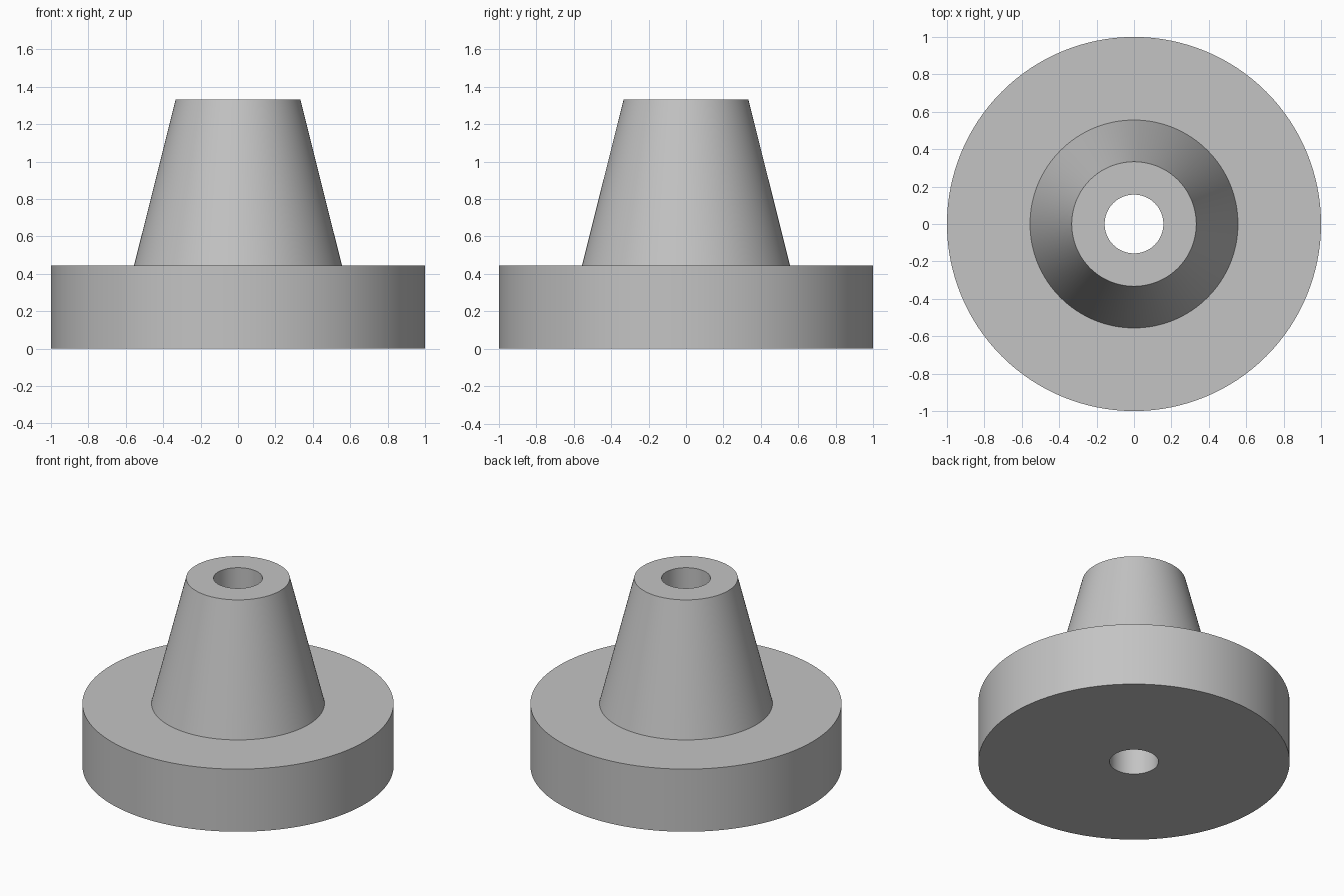
import bpy
import bmesh
import math

cube = bpy.data.objects.get("Cube")
if cube:
    bpy.data.objects.remove(cube, do_unlink=True)

SEGMENTS = 128
BORE, RIM, CONE_FOOT, CONE_TOP = 0.157, 1.0, 0.556, 0.333
FLANGE_H, TOTAL_H = 0.444, 1.333

# Plain grey
grey = bpy.data.materials.new("plain_grey")
grey.use_nodes = True
colour = (0.55, 0.55, 0.55, 1)
grey.diffuse_color = colour
grey.node_tree.nodes["Principled BSDF"].inputs["Base Color"].default_value = colour


def revolve(name, profile):
    """Turn a closed (radius, height) profile around z."""
    bm = bmesh.new()
    rings = []
    for r, z in profile:
        rings.append([bm.verts.new((r * math.cos(a), r * math.sin(a), z))
                      for a in (2 * math.pi * i / SEGMENTS for i in range(SEGMENTS))])
    for lower, upper in zip(rings, rings[1:] + rings[:1]):
        for i in range(SEGMENTS):
            j = (i + 1) % SEGMENTS
            bm.faces.new((lower[i], lower[j], upper[j], upper[i]))
    bmesh.ops.recalc_face_normals(bm, faces=bm.faces)
    mesh = bpy.data.meshes.new(name)
    bm.to_mesh(mesh)
    bm.free()
    mesh.materials.append(grey)
    obj = bpy.data.objects.new(name, mesh)
    bpy.context.collection.objects.link(obj)
    bpy.ops.object.select_all(action="DESELECT")
    obj.select_set(True)
    bpy.context.view_layer.objects.active = obj
    bpy.ops.object.shade_smooth_by_angle(angle=math.radians(30))
    return obj


# Round flange, tapered hub and through bore in one turned body
revolve("flanged_hub", [
    (BORE, 0), (RIM, 0), (RIM, FLANGE_H),
    (CONE_FOOT, FLANGE_H), (CONE_TOP, TOTAL_H), (BORE, TOTAL_H),
])
